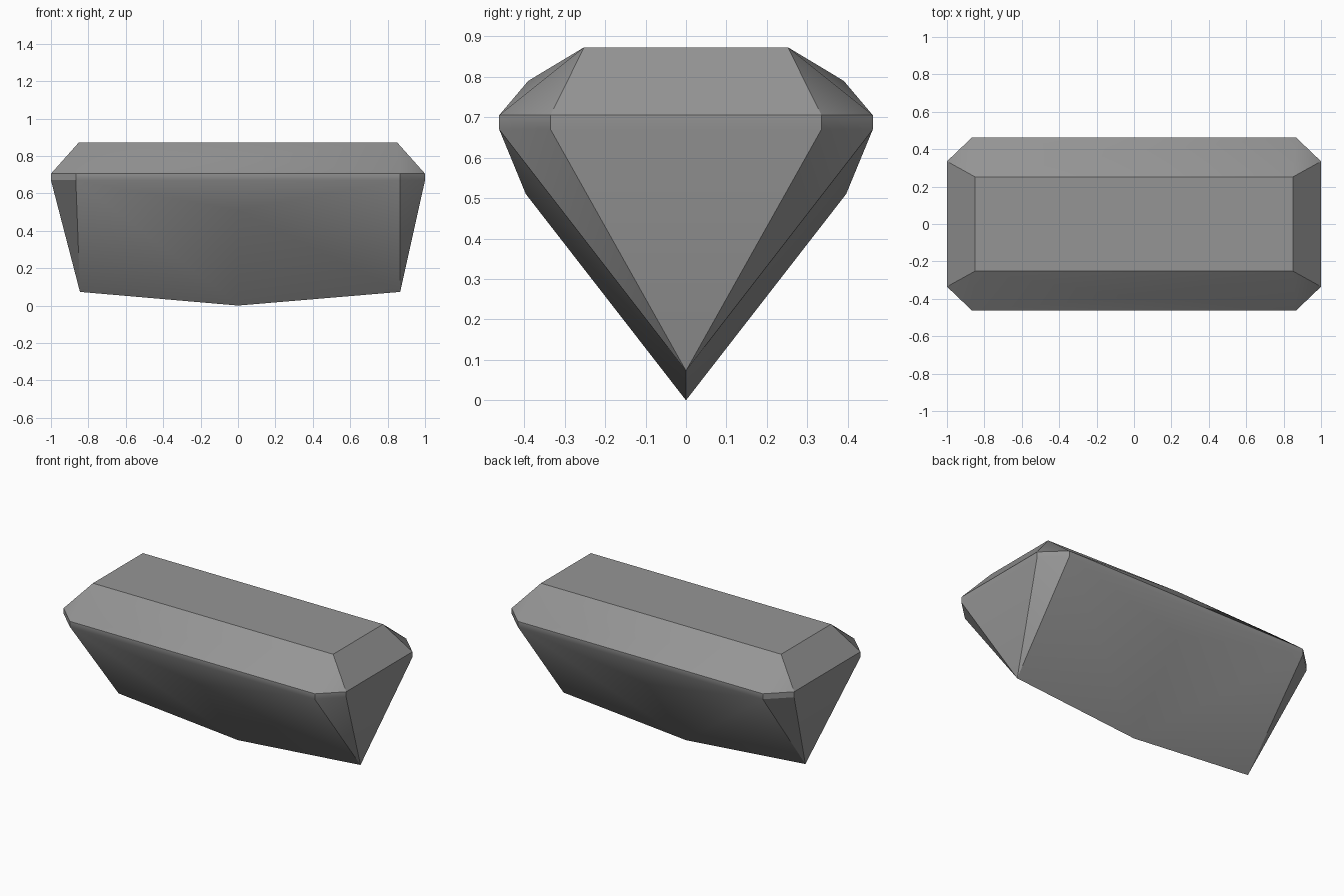
import bpy
import bmesh
import math

cube = bpy.data.objects.get("Cube")
if cube:
    bpy.data.objects.remove(cube, do_unlink=True)

# Stone colour
GREY = (0.3, 0.3, 0.3, 1.0)
stone = bpy.data.materials.new("stone_grey")
stone.use_nodes = True
stone.diffuse_color = GREY
shader = next(n for n in stone.node_tree.nodes if n.type == 'BSDF_PRINCIPLED')
shader.inputs["Base Color"].default_value = GREY


def mirrored(x, y, z):
    """Copies of a corner on every side of the centre."""
    return {(sx * x, sy * y, z) for sx in (1, -1) for sy in (1, -1)}


# Flat table on top
corners = mirrored(0.85, 0.252, 0.873)
# Girdle band with clipped corners
for z in (0.67, 0.705):
    corners |= mirrored(1.0, 0.335, z) | mirrored(0.867, 0.462, z)
# Bulged middles of the long crown and pavilion facets
corners |= mirrored(0, 0.39, 0.79) | mirrored(0, 0.396, 0.51)
# Keel along the bottom
corners |= {(-0.845, 0, 0.073), (0, 0, 0), (0.867, 0, 0.073)}

# The facets are the convex skin over all corners
bm = bmesh.new()
for co in sorted(corners):
    bm.verts.new(co)
bmesh.ops.convex_hull(bm, input=bm.verts[:])
bmesh.ops.dissolve_limit(bm, angle_limit=math.radians(0.3),
                         verts=bm.verts[:], edges=bm.edges[:])
bmesh.ops.recalc_face_normals(bm, faces=bm.faces[:])

mesh = bpy.data.meshes.new("cut_gemstone")
bm.to_mesh(mesh)
bm.free()
mesh.materials.append(stone)
gem = bpy.data.objects.new("cut_gemstone", mesh)
bpy.context.collection.objects.link(gem)

# Soft shading within the facets, crisp edges between them
bpy.ops.object.select_all(action='DESELECT')
gem.select_set(True)
bpy.context.view_layer.objects.active = gem
bpy.ops.object.shade_smooth_by_angle(angle=math.radians(30))
